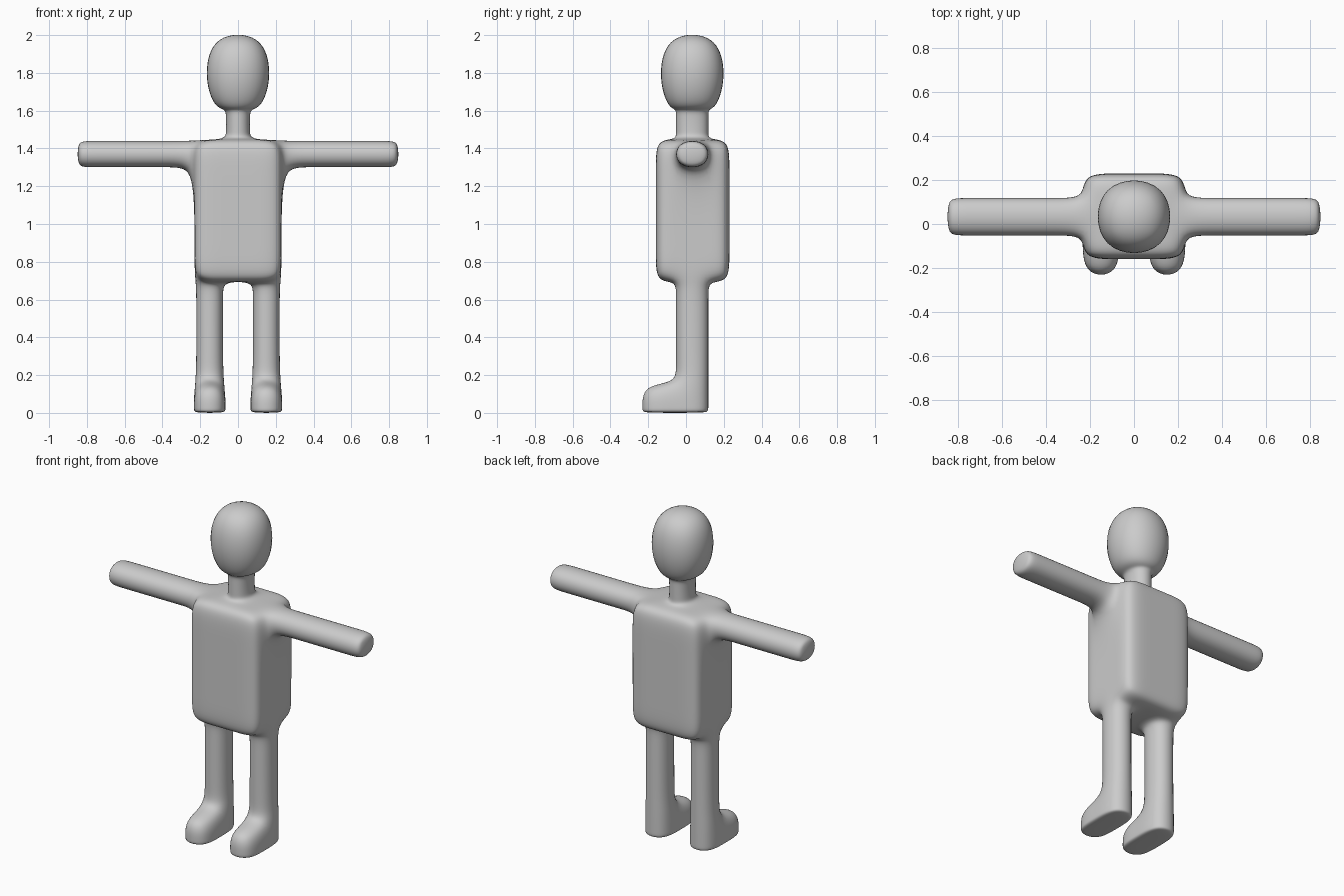
import bpy, bmesh
from math import copysign
from mathutils import Vector

if "Cube" in bpy.data.objects:
    bpy.data.objects.remove(bpy.data.objects["Cube"])

CY = 0.033            # depth centre of the limbs
HY = 0.0927           # half depth of the limb cage

bm = bmesh.new()


def face_at(*p):
    return min(bm.faces, key=lambda f: (f.calc_center_median() - Vector(p)).length)


def grow(face, centre, half):
    """Extrude one face and fit the new end to a centred rectangle."""
    new = bmesh.ops.extrude_discrete_faces(bm, faces=[face])['faces'][0]
    old = new.calc_center_median()
    for v in new.verts:
        for i in range(3):
            v.co[i] = centre[i] + (copysign(half[i], v.co[i] - old[i]) if half[i] else 0)
    return new


# torso: box cut into 3 x 3 x 3 so limbs can grow from its cells
lo, hi = Vector((-0.23, -0.16, 0.695)), Vector((0.23, 0.23, 1.446))
for v in bmesh.ops.create_cube(bm, size=1)['verts']:
    v.co = Vector([lo[i] if v.co[i] < 0 else hi[i] for i in range(3)])
for axis, cuts in enumerate([(-0.074, 0.074), (CY - HY, CY + HY), (0.84, 1.295)]):
    for c in cuts:
        co, no = Vector(), Vector()
        co[axis], no[axis] = c, 1
        bmesh.ops.bisect_plane(bm, geom=bm.verts[:] + bm.edges[:] + bm.faces[:],
                               plane_co=co, plane_no=no)

# neck and head
f = face_at(0, CY, 1.446)
for z, hx, hy in [(1.485, 0.068, HY), (1.57, 0.068, HY), (1.61, 0.073, HY),
                  (1.617, 0.14, 0.143), (1.79, 0.20, 0.20), (2.02, 0.14, 0.14)]:
    f = grow(f, (0, CY, z), (hx, hy, 0))

for s in (-1, 1):
    # arm
    f = face_at(s * 0.23, CY, 1.37)
    for x in (0.34, 0.80, 0.853):
        f = grow(f, (s * x, CY, 1.37), (0, HY, 0.0757))

    # leg down to the sole
    f = face_at(s * 0.15, CY, 0.695)
    for z, hx in [(0.63, 0.0765), (0.24, 0.0765), (0.165, 0.083), (0.015, 0.084), (0, 0.084)]:
        f = grow(f, (s * 0.15, CY, z), (hx, HY, 0))

    # toe, pulled forward from the two lowest front faces
    front = [face_at(s * 0.15, CY - HY, 0.09), face_at(s * 0.15, CY - HY, 0.0075)]
    geom = bmesh.ops.extrude_face_region(bm, geom=front)['geom']
    left = [q for q in front if q.is_valid]
    if left:
        bmesh.ops.delete(bm, geom=left, context='FACES')
    for v in geom:
        if isinstance(v, bmesh.types.BMVert):
            v.co.y = -0.238
            if v.co.z > 0.1:
                v.co.z = 0.15

bmesh.ops.recalc_face_normals(bm, faces=bm.faces[:])
for f in bm.faces:
    f.smooth = True

mesh = bpy.data.meshes.new("body")
bm.to_mesh(mesh)
bm.free()
body = bpy.data.objects.new("body", mesh)
bpy.context.collection.objects.link(body)

# rounded surface
sub = body.modifiers.new("smooth", 'SUBSURF')
sub.levels = sub.render_levels = 3
